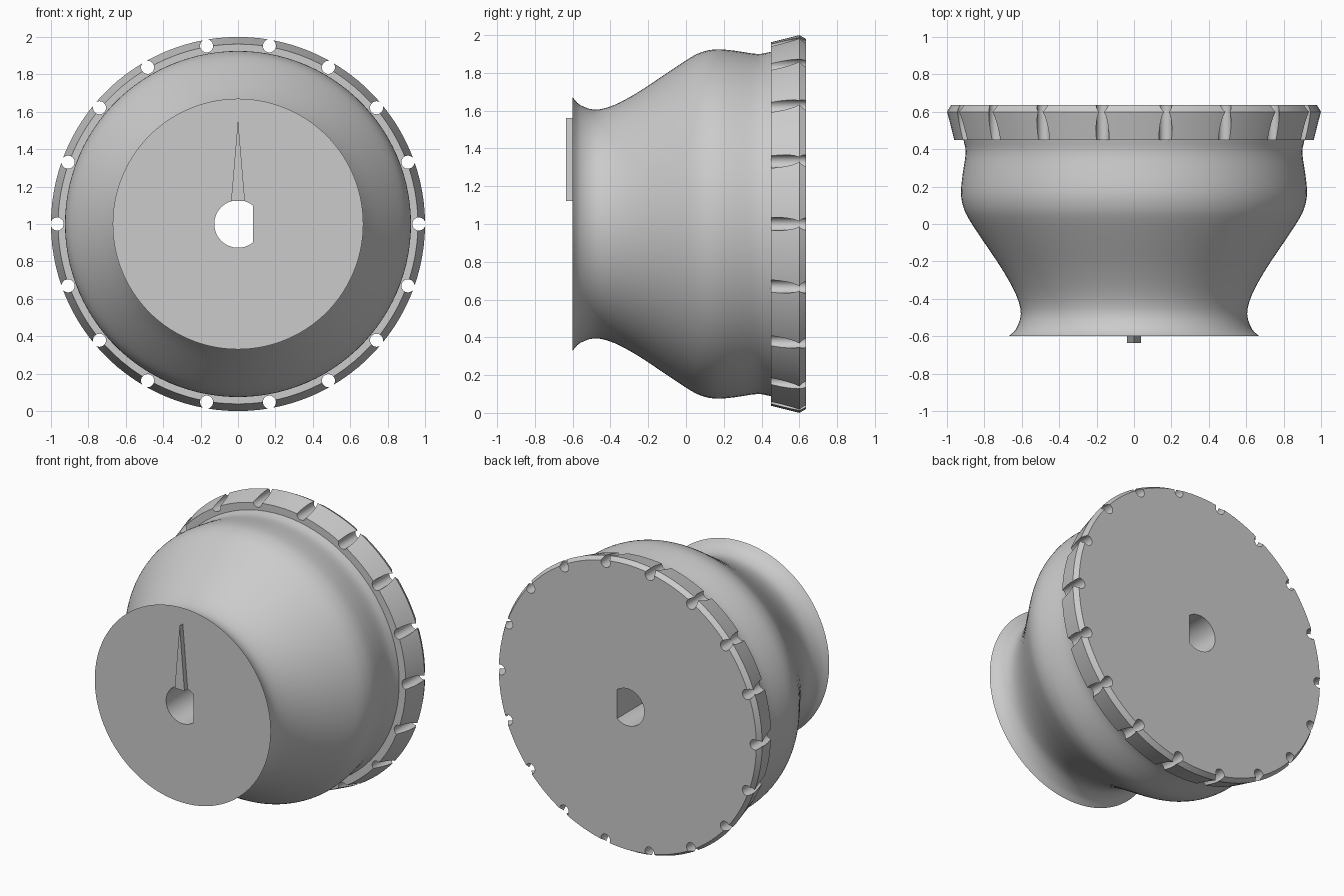
import bpy, bmesh
from math import pi, cos, sin, radians, acos
from mathutils import Matrix, Vector

cube = bpy.data.objects.get("Cube")
if cube:
    bpy.data.objects.remove(cube)

SEGMENTS = 108
CENTRE_Z = 1.0
FRONT, BACK = -0.60, 0.635

grey = bpy.data.materials.new("plain grey")
grey.use_nodes = True
grey.diffuse_color = (0.6, 0.6, 0.6, 1)
grey.node_tree.nodes["Principled BSDF"].inputs["Base Color"].default_value = (0.6, 0.6, 0.6, 1)


def make_object(name, bm):
    bmesh.ops.recalc_face_normals(bm, faces=bm.faces)
    mesh = bpy.data.meshes.new(name)
    bm.to_mesh(mesh)
    bm.free()
    mesh.materials.append(grey)
    obj = bpy.data.objects.new(name, mesh)
    bpy.context.collection.objects.link(obj)
    return obj


def add_prism(bm, outline, y0, y1):
    """Extrude an (x, z) outline along y."""
    face = bm.faces.new([bm.verts.new((x, y0, z)) for x, z in outline])
    moved = bmesh.ops.extrude_face_region(bm, geom=[face])["geom"]
    bmesh.ops.translate(bm, vec=(0, y1 - y0, 0),
                        verts=[v for v in moved if isinstance(v, bmesh.types.BMVert)])


def arc(x, z, radius, start, end, count):
    return [(x + radius * cos(start + (end - start) * i / count),
             z + radius * sin(start + (end - start) * i / count))
            for i in range(count + 1)]


def smooth_curve(points, steps=3):
    """Catmull-Rom curve through the given points."""
    p = [Vector(q) for q in points]
    p = [2 * p[0] - p[1]] + p + [2 * p[-1] - p[-2]]
    result = []
    for a, b, c, d in zip(p, p[1:], p[2:], p[3:]):
        for i in range(steps):
            t = i / steps
            result.append(0.5 * (2 * b + (c - a) * t + (2 * a - 5 * b + 4 * c - d) * t ** 2
                                 + (3 * b - a - 3 * c + d) * t ** 3))
    return result + [p[-2]]


# Knob body: lathed flared front, waist, belly and rear rim (y, radius)
belly = smooth_curve([(FRONT, 0.67), (-0.56, 0.63), (-0.48, 0.605), (-0.38, 0.63),
                      (-0.25, 0.70), (-0.1, 0.80), (0.03, 0.885), (0.1, 0.915),
                      (0.17, 0.925), (0.26, 0.917), (0.38, 0.90), (0.45, 0.912)])
rim = [(0.45, 0.962), (0.6, 1.0), (BACK, 0.98)]
bm = bmesh.new()
rings = []
for y, r in [tuple(p) for p in belly] + rim:
    rings.append([bm.verts.new((r * cos(2 * pi * i / SEGMENTS), y,
                                CENTRE_Z + r * sin(2 * pi * i / SEGMENTS)))
                  for i in range(SEGMENTS)])
for a, b in zip(rings, rings[1:]):
    for i in range(SEGMENTS):
        j = (i + 1) % SEGMENTS
        bm.faces.new((a[i], a[j], b[j], b[i]))
bm.faces.new(rings[0])
bm.faces.new(rings[-1])
body = make_object("knob_body", bm)

# Cutters: grip grooves around the rim and the D-shaped shaft hole
bm = bmesh.new()
for k in range(18):
    angle = radians(20 * k)
    add_prism(bm, arc(0.967 * cos(angle), CENTRE_Z + 0.967 * sin(angle), 0.035,
                      0, 2 * pi * 23 / 24, 23), 0.40, BACK + 0.1)
flat = acos(0.08 / 0.127)
add_prism(bm, arc(0, CENTRE_Z, 0.127, flat, 2 * pi - flat, 36), FRONT - 0.1, BACK + 0.1)
cutter = make_object("hole_cutter", bm)
cutter.hide_render = True

cut = body.modifiers.new("cut", "BOOLEAN")
cut.operation = "DIFFERENCE"
cut.solver = "EXACT"
cut.object = cutter
bpy.context.view_layer.objects.active = body
bpy.ops.object.modifier_apply(modifier=cut.name)
bpy.data.objects.remove(cutter)

bpy.ops.object.select_all(action="DESELECT")
body.select_set(True)
bpy.ops.object.shade_smooth_by_angle(angle=radians(25))

# Pointer: slim raised triangle above the shaft hole
bm = bmesh.new()
add_prism(bm, [(-0.037, 1.122), (0.037, 1.122), (0, 1.56)], -0.635, FRONT + 0.01)
make_object("pointer", bm)
